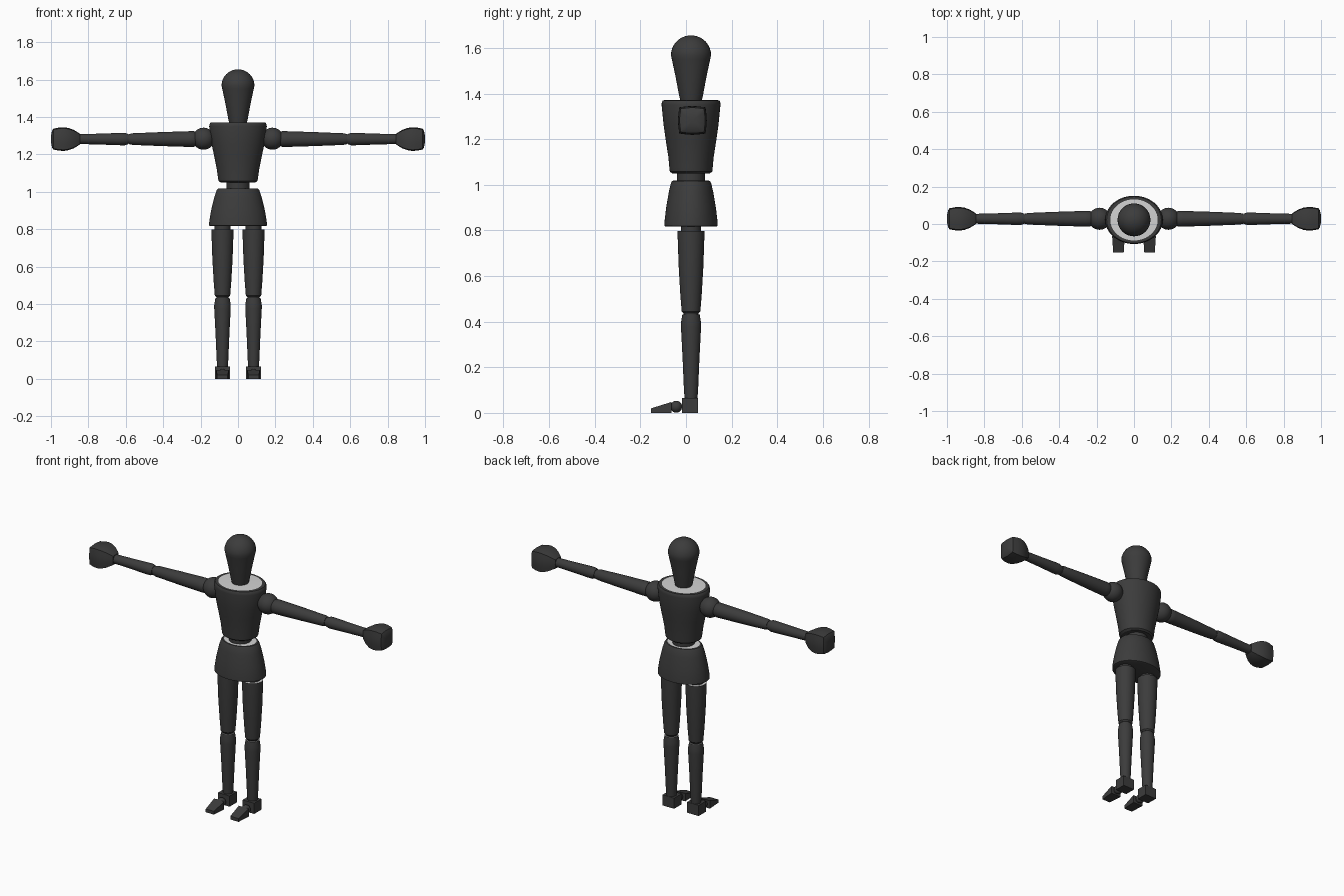
import bpy, bmesh, math
from mathutils import Matrix, Vector

if "Cube" in bpy.data.objects:
    bpy.data.objects.remove(bpy.data.objects["Cube"])


def material(name, v):
    m = bpy.data.materials.new(name)
    m.diffuse_color = (v, v, v, 1)
    m.use_nodes = True
    m.node_tree.nodes["Principled BSDF"].inputs["Base Color"].default_value = m.diffuse_color
    return m


DARK = material("charcoal", 0.045)
LIGHT = material("pale grey", 0.65)
CY = 0.022      # depth of the body axis
ARM_Z = 1.282


def finish(name, bm, angle=32):
    bmesh.ops.recalc_face_normals(bm, faces=bm.faces[:])
    me = bpy.data.meshes.new(name)
    bm.to_mesh(me)
    bm.free()
    me.materials.append(DARK)
    me.materials.append(LIGHT)
    ob = bpy.data.objects.new(name, me)
    bpy.context.collection.objects.link(ob)
    bpy.ops.object.select_all(action='DESELECT')
    bpy.context.view_layer.objects.active = ob
    ob.select_set(True)
    bpy.ops.object.shade_smooth_by_angle(angle=math.radians(angle))
    return ob


def turned(name, profile, place, square=0.0, seg=32, pale_top=False, angle=32):
    """Stack rings of (rx, ry, height); square blends circle towards box."""
    bm = bmesh.new()
    rings = []
    for rx, ry, h in profile:
        ring = []
        for i in range(seg):
            t = 2 * math.pi * i / seg
            c, s = math.cos(t), math.sin(t)
            k = 1 + square * (1 / max(abs(c), abs(s)) - 1)
            ring.append(bm.verts.new(place @ Vector((rx * k * c, ry * k * s, h))))
        rings.append(ring)
    for a, b in zip(rings, rings[1:]):
        for i in range(seg):
            j = (i + 1) % seg
            bm.faces.new((a[i], a[j], b[j], b[i]))
    bm.faces.new(rings[0][::-1])
    top = bm.faces.new(rings[-1])
    top.material_index = 1 if pale_top else 0
    return finish(name, bm, angle)


def rounds(pairs):
    return [(r, r, h) for r, h in pairs]


def ball(name, centre, r):
    bm = bmesh.new()
    bmesh.ops.create_uvsphere(bm, u_segments=32, v_segments=16, radius=r,
                              matrix=Matrix.Translation(centre))
    return finish(name, bm)


def block(name, x, w0, w1, y0, y1, h0, h1):
    """Box from y0 (width w0, height h0) to y1 (width w1, height h1) on the floor."""
    bm = bmesh.new()
    ends = []
    for y, w, h in ((y0, w0, h0), (y1, w1, h1)):
        ends.append([bm.verts.new((x + sx * w / 2, y, z))
                     for sx, z in ((-1, 0), (1, 0), (1, h), (-1, h))])
    a, b = ends
    bm.faces.new(a)
    bm.faces.new(b[::-1])
    for i in range(4):
        j = (i + 1) % 4
        bm.faces.new((a[i], b[i], b[j], a[j]))
    return finish(name, bm)


body = Matrix.Translation((0, CY, 0))

# Head: tapered cone running tangentially into a dome
head = [(0.046, 1.366), (0.052, 1.39), (0.068, 1.475), (0.084, 1.55)]
for i in range(9):
    t = math.radians(i * 10.8)
    head.append((0.088 * math.cos(t), 1.568 + 0.087 * math.sin(t)))
turned("head", rounds(head), body)

# Chest with bevelled rim and pale top
turned("chest", [(0.092, 0.083, 1.05), (0.104, 0.093, 1.058), (0.107, 0.095, 1.075),
                 (0.113, 0.099, 1.12), (0.127, 0.110, 1.19), (0.142, 0.120, 1.26),
                 (0.154, 0.129, 1.35), (0.152, 0.128, 1.362), (0.146, 0.124, 1.37),
                 (0.127, 0.110, 1.371)], body, seg=48, pale_top=True)

# Waist joint
turned("waist", rounds([(0.062, 1.0), (0.062, 1.06)]), body)

# Pelvis with pale top
turned("pelvis", [(0.145, 0.110, 0.816), (0.155, 0.117, 0.82), (0.155, 0.117, 0.832),
                  (0.144, 0.109, 0.90), (0.127, 0.097, 0.97), (0.114, 0.088, 1.008),
                  (0.107, 0.083, 1.017), (0.096, 0.075, 1.018)],
       body, seg=48, pale_top=True)

for side, s in (("left", 1), ("right", -1)):
    # Leg: hip peg, thigh, knee, shin
    x = s * 0.083
    leg = Matrix.Translation((x, CY, 0))
    turned(f"{side}_hip_joint", rounds([(0.043, 0.79), (0.043, 0.825)]), leg)
    turned(f"{side}_thigh", rounds([(0.034, 0.437), (0.041, 0.445), (0.047, 0.52),
                                    (0.054, 0.64), (0.059, 0.785), (0.059, 0.798)]),
           leg, pale_top=True)
    turned(f"{side}_knee", rounds([(0.033, 0.42), (0.033, 0.45)]), leg)
    turned(f"{side}_shin", rounds([(0.028, 0.06), (0.031, 0.10), (0.037, 0.24),
                                   (0.044, 0.375), (0.044, 0.395), (0.038, 0.432)]),
           leg, pale_top=True)

    # Foot: heel block, ball joint and wedge toe
    block(f"{side}_heel", x, 0.078, 0.078, -0.018, 0.052, 0.065, 0.065)
    ball(f"{side}_foot_joint", (x, -0.043, 0.027), 0.026)
    block(f"{side}_toe", x, 0.056, 0.068, -0.153, -0.063, 0.02, 0.048)

    # Arm: shoulder ball, upper arm, elbow, forearm along the x axis
    arm = Matrix.Translation((0, CY + 0.006, ARM_Z)) @ Matrix.Rotation(s * math.pi / 2, 4, 'Y')
    ball(f"{side}_shoulder", (s * 0.184, CY + 0.006, ARM_Z + 0.002), 0.059)
    turned(f"{side}_upper_arm", rounds([(0.034, 0.222), (0.042, 0.236), (0.042, 0.26),
                                        (0.037, 0.42), (0.031, 0.565), (0.027, 0.582)]), arm)
    turned(f"{side}_elbow", rounds([(0.024, 0.575), (0.024, 0.597)]), arm)
    turned(f"{side}_forearm", rounds([(0.027, 0.586), (0.033, 0.605), (0.033, 0.63),
                                      (0.029, 0.74), (0.026, 0.86)]), arm)

    # Hand: flaring mitt with softened square section and domed end
    turned(f"{side}_hand", rounds([(0.028, 0.845), (0.034, 0.853), (0.049, 0.878),
                                   (0.059, 0.905), (0.063, 0.93), (0.062, 0.955),
                                   (0.056, 0.987), (0.045, 0.994), (0.022, 0.999),
                                   (0.006, 1.0)]), arm, square=0.7, angle=26)
